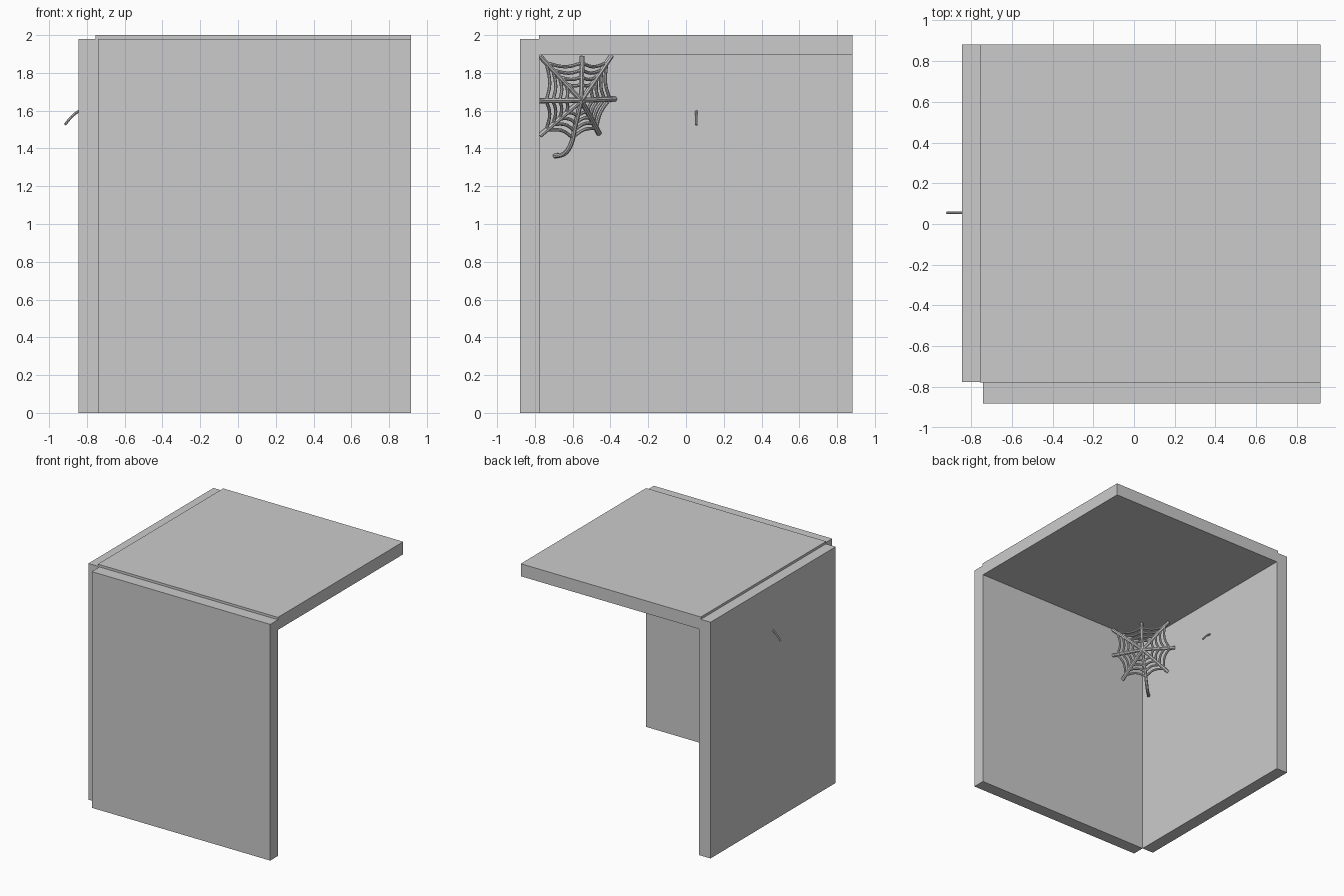
import bpy
from mathutils import Vector

if "Cube" in bpy.data.objects:
    bpy.data.objects.remove(bpy.data.objects["Cube"])


def slab(name, lo, hi):
    lo, hi = Vector(lo), Vector(hi)
    bpy.ops.mesh.primitive_cube_add(size=1, location=(lo + hi) / 2)
    ob = bpy.context.object
    ob.name = name
    ob.scale = hi - lo
    bpy.ops.object.transform_apply(location=False, rotation=False, scale=True)


def tubes(name, paths, radius, smooth=False):
    """Round strands along point lists, as one mesh object."""
    cu = bpy.data.curves.new(name, 'CURVE')
    cu.dimensions = '3D'
    cu.bevel_depth = radius
    cu.bevel_resolution = 2
    cu.resolution_u = 4
    cu.use_fill_caps = True
    for pts in paths:
        if smooth:
            sp = cu.splines.new('BEZIER')
            sp.bezier_points.add(len(pts) - 1)
            for bp, p in zip(sp.bezier_points, pts):
                bp.co = p
                bp.handle_left_type = bp.handle_right_type = 'AUTO'
        else:
            sp = cu.splines.new('POLY')
            sp.points.add(len(pts) - 1)
            for q, p in zip(sp.points, pts):
                q.co = (*p, 1)
    ob = bpy.data.objects.new(name, cu)
    bpy.context.collection.objects.link(ob)
    bpy.ops.object.select_all(action='DESELECT')
    ob.select_set(True)
    bpy.context.view_layer.objects.active = ob
    bpy.ops.object.convert(target='MESH')
    bpy.ops.object.shade_smooth_by_angle()


# Two walls and the ceiling of the room corner
slab("front_wall", (-0.74, -0.88, 0), (0.915, -0.775, 1.98))
slab("left_wall", (-0.845, -0.775, 0), (-0.74, 0.882, 1.98))
slab("ceiling", (-0.755, -0.778, 1.895), (0.915, 0.882, 2.0))

# Cobweb spokes, radiating from a hub to the walls and ceiling
hub = Vector((-0.554, -0.555, 1.655))
ends = [Vector(p) for p in (
    (-0.43, -0.775, 1.89), (-0.54, -0.55, 1.89), (-0.69, -0.395, 1.89),
    (-0.74, -0.375, 1.662), (-0.74, -0.46, 1.478), (-0.64, -0.61, 1.42),
    (-0.53, -0.775, 1.468), (-0.43, -0.775, 1.653))]
tubes("web_spokes", [[hub, e] for i, e in enumerate(ends) if i != 5], 0.014)

# Loose spoke that curls away at the bottom
tubes("web_loose_spoke", [[hub, hub.lerp(ends[5], 0.6), ends[5],
                           (-0.68, -0.645, 1.372), (-0.735, -0.695, 1.36)]],
      0.013, smooth=True)

# Sagging rings between the spokes
rings = []
for f in (0.36, 0.52, 0.68, 0.84):
    for a, b in zip(ends, ends[1:] + ends[:1]):
        p, q = hub.lerp(a, f), hub.lerp(b, f)
        rings.append([p, hub.lerp((p + q) / 2, 0.9), q])
tubes("web_rings", rings, 0.009, smooth=True)

# Small bent strand poking through the left wall
tubes("wall_strand", [[(x, 0.055, z) for x, z in (
    (-0.917, 1.525), (-0.88, 1.568), (-0.845, 1.595), (-0.792, 1.608),
    (-0.74, 1.595), (-0.704, 1.568), (-0.667, 1.525))]], 0.007, smooth=True)
